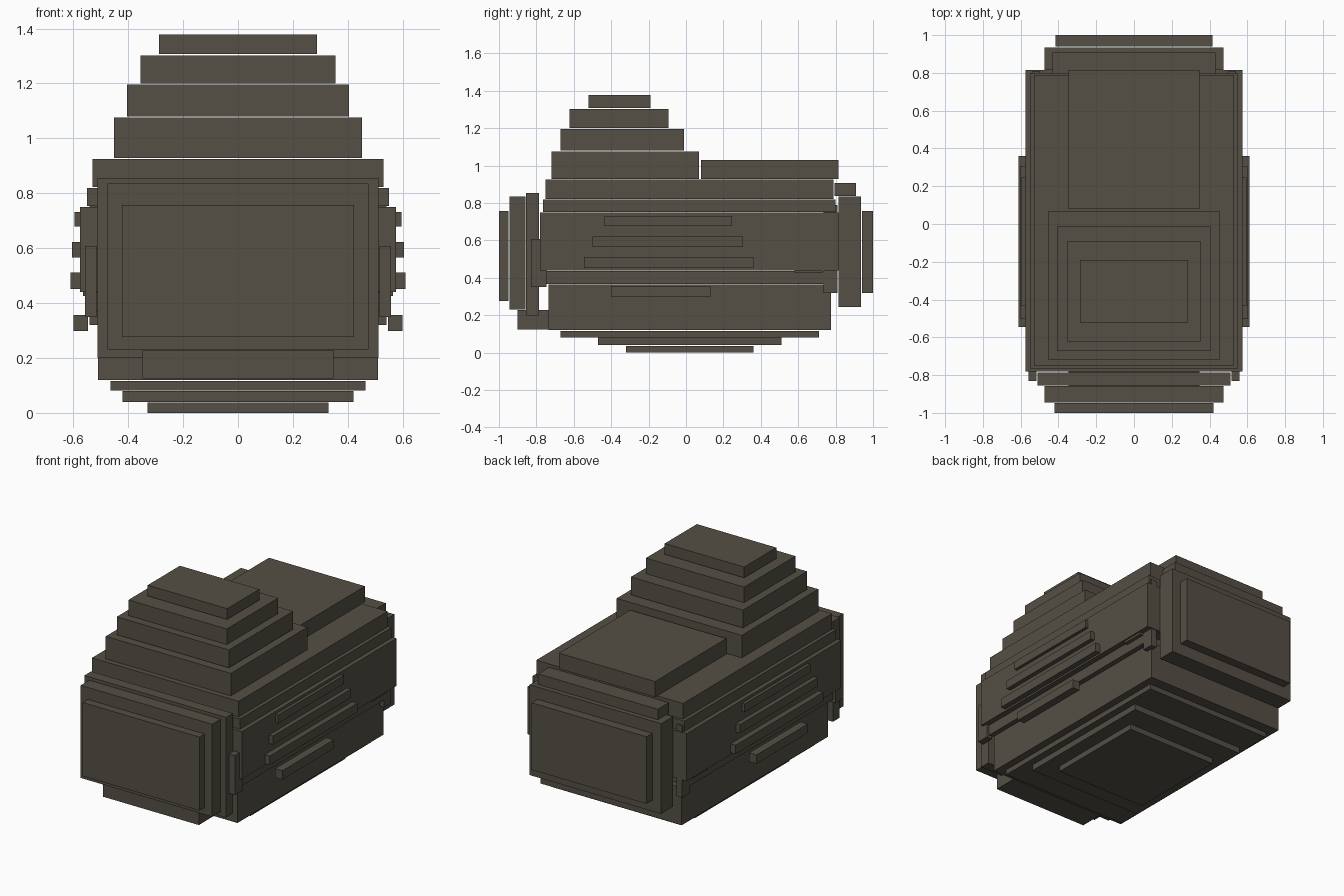
import bpy
from mathutils import Vector

cube = bpy.data.objects.get("Cube")
if cube:
    bpy.data.objects.remove(cube, do_unlink=True)

stone = bpy.data.materials.new("dark_stone")
stone.use_nodes = True
colour = (0.09, 0.078, 0.06, 1)
stone.diffuse_color = colour
bsdf = stone.node_tree.nodes["Principled BSDF"]
bsdf.inputs["Base Color"].default_value = colour
bsdf.inputs["Roughness"].default_value = 0.9


def slab(name, x, y, z):
    """Box spanning the given (low, high) range on each axis."""
    low, high = Vector((x[0], y[0], z[0])), Vector((x[1], y[1], z[1]))
    bpy.ops.mesh.primitive_cube_add(size=1)
    ob = bpy.context.object
    ob.name = ob.data.name = name
    for v in ob.data.vertices:
        v.co = (low + high) / 2 + v.co * (high - low)
    ob.data.materials.append(stone)


def centred(name, half, y, z):
    slab(name, (-half, half), y, z)


def pair(name, x, y, z):
    slab("left_" + name, x, y, z)
    slab("right_" + name, (-x[1], -x[0]), y, z)


# Stepped underside, waist, body and shoulders
centred("base_step_low", .33, (-.32, .36), (0, .037))
centred("base_step_mid", .42, (-.47, .51), (.04, .08))
centred("base_step_high", .465, (-.67, .71), (.082, .116))
centred("lower_body", .51, (-.735, .775), (.12, .365))
centred("waist", .54, (-.745, .735), (.368, .438))
centred("main_body", .575, (-.78, .815), (.44, .75))
centred("shoulder_low", .55, (-.765, .8), (.753, .82))
centred("shoulder_high", .53, (-.75, .788), (.823, .925))

# Stepped peak and rear hump
centred("peak_step_low", .452, (-.72, .07), (.928, 1.075))
centred("peak_step_mid", .405, (-.672, -.01), (1.08, 1.197))
centred("peak_step_high", .355, (-.623, -.093), (1.2, 1.302))
centred("peak_cap", .287, (-.522, -.19), (1.307, 1.378))
centred("rear_hump", .347, (.08, .815), (.928, 1.03))

# Front face plates and lip
centred("front_plate_inner", .512, (-.855, -.785), (.2, .855))
centred("front_plate_mid", .475, (-.945, -.858), (.23, .835))
centred("front_plate_outer", .422, (-1, -.948), (.277, .758))
centred("front_lip", .347, (-.9, -.735), (.125, .227))

# Back face plates and ledge
centred("back_plate_inner", .475, (.815, .935), (.245, .835))
centred("back_plate_outer", .415, (.94, 1), (.32, .758))
centred("back_ledge", .432, (.795, .908), (.838, .907))

# Corner posts and horizontal side ribs
pair("front_post", (.515, .558), (-.83, -.745), (.35, .608))
pair("back_post", (.5, .54), (.735, .81), (.32, .79))
pair("rear_rib", (.53, .565), (.58, .73), (.425, .445))
pair("rib_top", (.575, .595), (-.435, .245), (.678, .732))
pair("rib_upper", (.575, .604), (-.5, .305), (.566, .622))
pair("rib_lower", (.575, .611), (-.545, .36), (.452, .511))
pair("rib_bottom", (.547, .6), (-.4, .13), (.298, .356))
